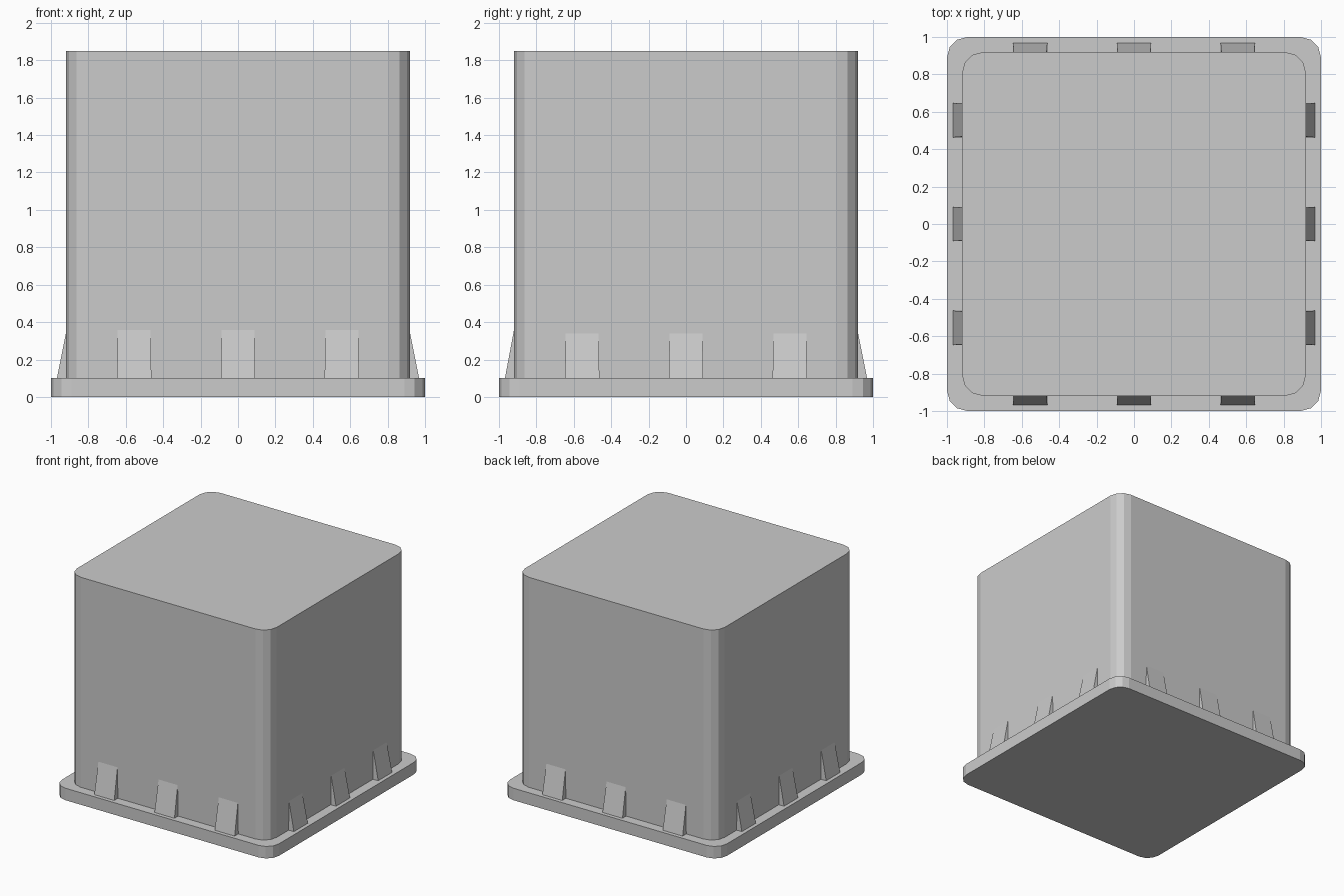
import bpy, bmesh
from math import sin, cos, pi
from mathutils import Matrix

if "Cube" in bpy.data.objects:
    bpy.data.objects.remove(bpy.data.objects["Cube"])


def make_object(name, bm):
    bmesh.ops.recalc_face_normals(bm, faces=bm.faces)
    mesh = bpy.data.meshes.new(name)
    bm.to_mesh(mesh)
    bm.free()
    obj = bpy.data.objects.new(name, mesh)
    bpy.context.collection.objects.link(obj)
    return obj


def prism(name, outline, z0, z1):
    bm = bmesh.new()
    face = bm.faces.new([bm.verts.new((x, y, z0)) for x, y in outline])
    ext = bmesh.ops.extrude_face_region(bm, geom=[face], use_keep_orig=True)
    for v in ext["geom"]:
        if isinstance(v, bmesh.types.BMVert):
            v.co.z = z1
    return make_object(name, bm)


def rounded_square(half, radius, segments=3):
    pts = []
    for q in range(4):
        cx = (half - radius) * (1 if q in (0, 3) else -1)
        cy = (half - radius) * (1 if q in (0, 1) else -1)
        for i in range(segments + 1):
            a = (q + i / segments) * pi / 2
            pts.append((cx + radius * cos(a), cy + radius * sin(a)))
    return pts


def rib(name, offset, turn, top):
    # Sloped wedge against the front wall, turned to the chosen side
    bm = bmesh.new()
    profile = [(-0.90, 0.09, 0.092), (-0.97, 0.09, 0.092),
               (-0.92, top, 0.088), (-0.90, top, 0.088)]
    sides = [[bm.verts.new((offset + s * w, y, z)) for y, z, w in profile]
             for s in (-1, 1)]
    for side in sides:
        bm.faces.new(side)
    for i in range(4):
        j = (i + 1) % 4
        bm.faces.new((sides[0][i], sides[0][j], sides[1][j], sides[1][i]))
    bm.transform(Matrix.Rotation(turn * pi / 2, 4, 'Z'))
    return make_object(name, bm)


# Base flange and main block
prism("base_flange", rounded_square(1.0, 0.11), 0.0, 0.10)
prism("body", rounded_square(0.92, 0.115), 0.10, 1.85)

# Three support ribs on each side (front ones slightly taller)
for turn, side in enumerate(("front", "right", "back", "left")):
    for n, offset in enumerate((-0.555, 0.0, 0.555), 1):
        rib(f"{side}_rib_{n}", offset, turn, 0.357 if side == "front" else 0.34)
